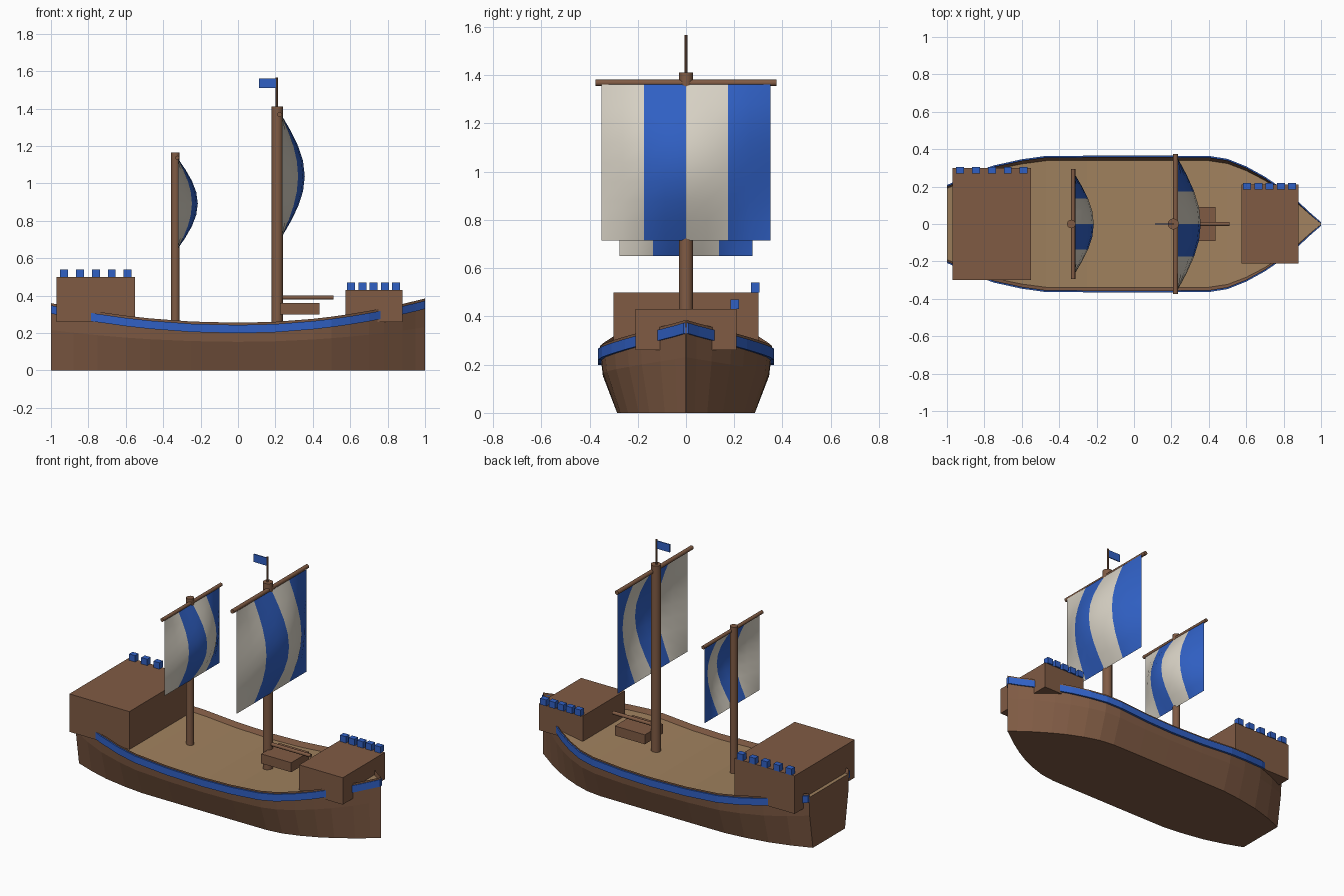
import bpy, bmesh, math
from mathutils import Vector

if "Cube" in bpy.data.objects:
    bpy.data.objects.remove(bpy.data.objects["Cube"])


def material(name, rgb):
    m = bpy.data.materials.new(name)
    lin = [((c / 255 + 0.055) / 1.055) ** 2.4 for c in rgb]
    m.diffuse_color = (*lin, 1)
    m.use_nodes = True
    m.node_tree.nodes["Principled BSDF"].inputs["Base Color"].default_value = m.diffuse_color
    return m


BROWN = material("brown wood", (128, 91, 68))
TAN = material("tan deck", (160, 129, 94))
BLUE = material("blue paint", (48, 96, 196))
CREAM = material("cream cloth", (216, 210, 197))


def finish(name, bm, mats, smooth=False, fix_normals=True):
    if fix_normals:
        bmesh.ops.recalc_face_normals(bm, faces=bm.faces)
    me = bpy.data.meshes.new(name)
    bm.to_mesh(me)
    bm.free()
    for m in mats:
        me.materials.append(m)
    ob = bpy.data.objects.new(name, me)
    bpy.context.collection.objects.link(ob)
    if smooth:
        bpy.ops.object.select_all(action='DESELECT')
        bpy.context.view_layer.objects.active = ob
        ob.select_set(True)
        bpy.ops.object.shade_smooth_by_angle(angle=math.radians(35))
    return ob


def box(name, lo, hi, mat):
    bm = bmesh.new()
    bmesh.ops.create_cube(bm, size=1)
    lo, hi = Vector(lo), Vector(hi)
    for v in bm.verts:
        v.co = (lo + hi) / 2 + v.co * (hi - lo)
    return finish(name, bm, [mat])


def rod(name, a, b, r, mat=BROWN, sides=12):
    a, b = Vector(a), Vector(b)
    bm = bmesh.new()
    bmesh.ops.create_cone(bm, cap_ends=True, segments=sides, radius1=r, radius2=r, depth=(b - a).length)
    rot = (b - a).to_track_quat('Z', 'Y')
    for v in bm.verts:
        v.co = (a + b) / 2 + rot @ v.co
    return finish(name, bm, [mat], smooth=True)


# Hull plan: (x, half width); sheer is the height of the rim along x
STATIONS = [(-1, .20), (-.88, .257), (-.75, .305), (-.6, .338), (-.47, .356), (-.25, .357),
            (0, .357), (.2, .357), (.4, .356), (.5, .34), (.6, .30), (.7, .245), (.78, .19),
            (.88, .11), (.95, .045), (1, .002)]


def sheer(x):
    return .255 + (.13 if x > 0 else .105) * x * x


def loft(bm, rings, closed=True):
    rows = [[bm.verts.new(p) for p in ring] for ring in rings]
    n = len(rows[0])
    faces = []
    for r0, r1 in zip(rows, rows[1:]):
        for i in range(n if closed else n - 1):
            j = (i + 1) % n
            faces.append((i, bm.faces.new((r0[i], r0[j], r1[j], r1[i]))))
    if closed:
        bm.faces.new(rows[0])
        bm.faces.new(rows[-1])
    return faces


# Hull with flat bottom, chine, rim and sunken deck
bm = bmesh.new()
rings = []
for x, w in STATIONS:
    s = sheer(x)
    half = [(.8 * w, 0), (.965 * w, .6 * s), (w, s), (.95 * w, s - .028)]
    rings.append([(x, -y, z) for y, z in half] + [(x, y, z) for y, z in reversed(half)])
for i, f in loft(bm, rings):
    f.material_index = 1 if i == 3 else 0
finish("hull", bm, [BROWN, TAN])

# Painted band around each side, just proud of the planks
for side, label in ((-1, "right"), (1, "left")):
    bm = bmesh.new()
    rings = []
    for x, w in STATIONS:
        s = sheer(x)
        rings.append([(x, side * y, z) for y, z in
                      ((w * .98, s - .056), (w + .008, s - .056), (w + .008, s - .012), (w * .99, s - .012))])
    loft(bm, rings)
    finish(label + "_band", bm, [BLUE])

# Castles with battlements along one edge
box("stern_castle", (-.97, -.3, .26), (-.55, .3, .5), BROWN)
box("bow_castle", (.575, -.21, .26), (.88, .21, .43), BROWN)
for i in range(5):
    x = -.93 + .085 * i
    box("stern_battlement", (x - .021, .27, .5), (x + .021, .305, .54), BLUE)
    x = .605 + .06 * i
    box("bow_battlement", (x - .021, .185, .43), (x + .021, .22, .47), BLUE)

# Deck crate and the spar above it
box("deck_crate", (.225, -.09, .3), (.435, .09, .36), BROWN)
rod("deck_spar", (.22, 0, .39), (.51, 0, .39), .011)

# Masts, yards, flagpole and flag
rod("main_mast", (.21, 0, .22), (.21, 0, 1.41), .03)
rod("rear_mast", (-.335, 0, .22), (-.335, 0, 1.165), .023)
rod("main_yard", (.222, -.375, 1.368), (.222, .375, 1.368), .013)
rod("rear_yard", (-.325, -.295, 1.137), (-.325, .295, 1.137), .011)
rod("flagpole", (.207, 0, 1.4), (.207, 0, 1.567), .006, sides=8)
box("flag", (.112, -.003, 1.51), (.204, .003, 1.56), BLUE)


# Billowing sails with four vertical stripes
def sail(name, x0, bulge, w, z0, z1, n=8):
    bm = bmesh.new()
    rings = []
    for i in range(n + 1):
        u = 2 * i / n - 1
        ring = []
        for k in range(n + 1):
            v = 2 * k / n - 1
            d = bulge * math.cos(u * math.pi / 2) * math.cos(v * math.pi / 2)
            ring.append((x0 + d, u * w, (z0 + z1) / 2 + v * (z1 - z0) / 2))
        rings.append(ring)
    for i, f in loft(bm, rings, closed=False):
        stripe = int((f.calc_center_median().y / w + 1) * 2)
        f.material_index = stripe % 2
        f.normal_flip()
    bm.normal_update()
    if sum(f.normal.x for f in bm.faces) < 0:
        bmesh.ops.reverse_faces(bm, faces=bm.faces)
    finish(name, bm, [CREAM, BLUE], smooth=True, fix_normals=False)


sail("main_sail", .235, .122, .35, .715, 1.362)
sail("rear_sail", -.322, .107, .275, .65, 1.135)
